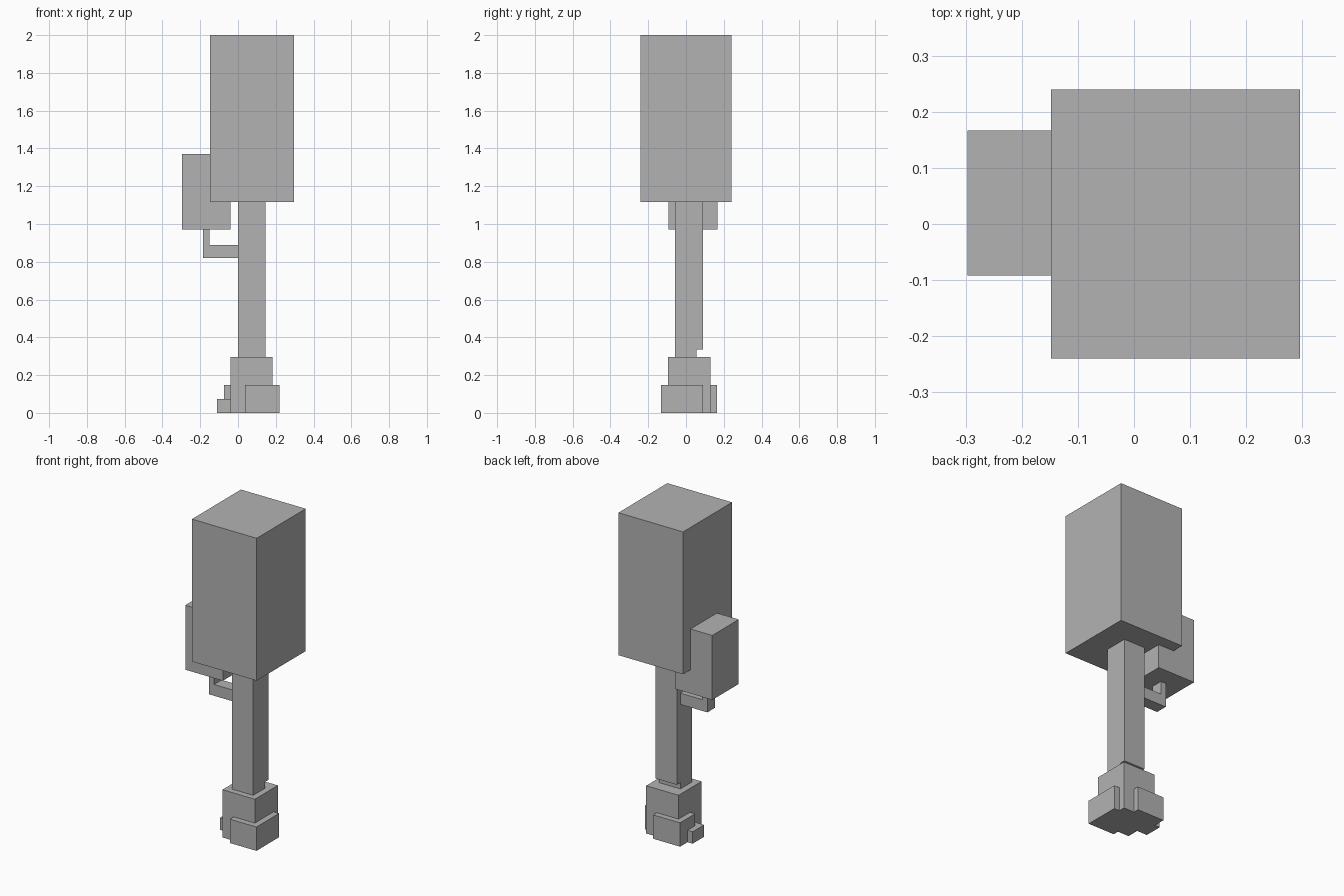
import bpy

default_cube = bpy.data.objects.get("Cube")
if default_cube:
    bpy.data.objects.remove(default_cube, do_unlink=True)

# Single plain grey
grey = bpy.data.materials.new("plain_grey")
grey.use_nodes = True
colour = (0.45, 0.45, 0.45, 1.0)
grey.diffuse_color = colour
grey.node_tree.nodes["Principled BSDF"].inputs["Base Color"].default_value = colour


def box(name, x, y, z):
    """Flat-faced block spanning the given (low, high) ranges."""
    spans = (x, y, z)
    bpy.ops.mesh.primitive_cube_add(size=1, location=[(a + b) / 2 for a, b in spans])
    obj = bpy.context.object
    obj.name = obj.data.name = name
    obj.scale = [b - a for a, b in spans]
    bpy.ops.object.transform_apply(location=False, rotation=False, scale=True)
    obj.data.materials.append(grey)
    return obj


# Crown and side foliage
box("main_crown", (-0.148, 0.296), (-0.24, 0.24), (1.117, 2.0))
box("side_foliage", (-0.297, -0.04), (-0.092, 0.167), (0.97, 1.37))

# Trunk, with a shallow notch at the back of its foot
box("trunk", (0.0, 0.145), (-0.058, 0.09), (0.335, 1.117))
box("trunk_foot", (0.0, 0.145), (-0.058, 0.055), (0.296, 0.335))

# Bent side branch
box("branch_arm", (-0.185, 0.0), (-0.02, 0.055), (0.82, 0.89))
box("branch_riser", (-0.185, -0.15), (-0.02, 0.055), (0.89, 0.97))

# Stepped root base
box("root_core", (-0.04, 0.182), (-0.095, 0.13), (0.0, 0.296))
box("front_root", (0.037, 0.219), (-0.132, 0.09), (0.0, 0.148))
box("back_root", (-0.075, 0.11), (0.018, 0.165), (0.0, 0.148))
box("small_root", (-0.11, -0.04), (-0.02, 0.092), (0.0, 0.074))
